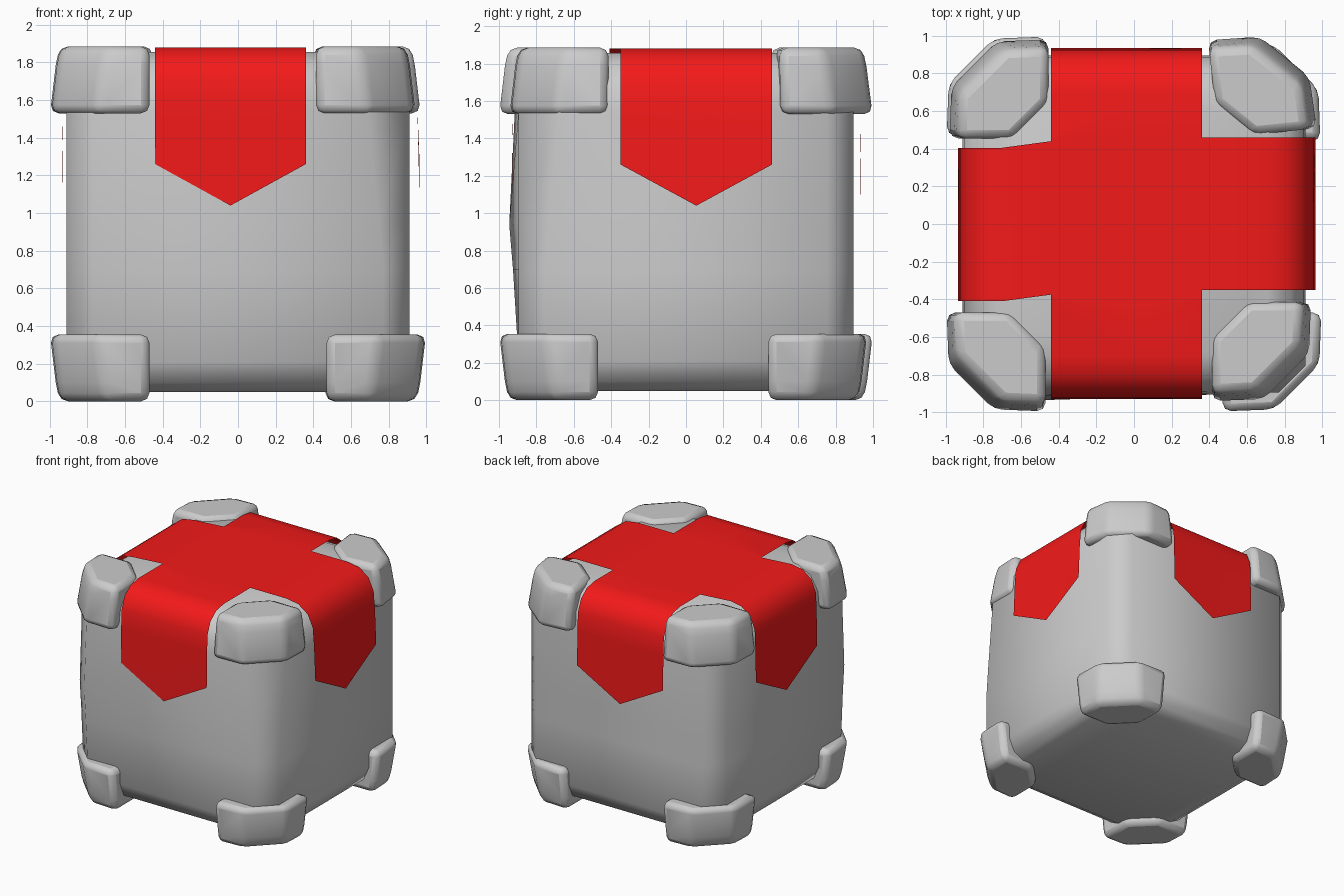
import bpy, bmesh
from math import radians
from mathutils import Matrix, Vector

if "Cube" in bpy.data.objects:
    bpy.data.objects.remove(bpy.data.objects["Cube"])


def finish(bm, name, angle=50):
    bmesh.ops.recalc_face_normals(bm, faces=bm.faces[:])
    me = bpy.data.meshes.new(name)
    bm.to_mesh(me)
    bm.free()
    ob = bpy.data.objects.new(name, me)
    bpy.context.collection.objects.link(ob)
    bpy.ops.object.select_all(action='DESELECT')
    ob.select_set(True)
    bpy.context.view_layer.objects.active = ob
    bpy.ops.object.shade_smooth_by_angle(angle=radians(angle))
    return ob


def loft(bm, rings):
    rows = [[bm.verts.new(p) for p in r] for r in rings]
    n = len(rows[0])
    for a, b in zip(rows, rows[1:]):
        for i in range(n):
            j = (i + 1) % n
            bm.faces.new((a[i], a[j], b[j], b[i]))
    bm.faces.new(rows[0][::-1])
    bm.faces.new(rows[-1])


# Body: stacked eight-sided rings (height, inset, front right chamfer, front left bulge)
def body_ring(z, inset, fr, bulge):
    x, f, b, c = 0.91 - inset, -0.895 + inset, 0.895 - inset, 0.14
    return [(-x + c, f - bulge, z), (x - fr, f, z), (x, f + fr, z), (x, b - c, z),
            (x - c, b, z), (-x + c, b, z), (-x, b - c, z), (-x, f + c - bulge, z)]


bm = bmesh.new()
loft(bm, [body_ring(*r) for r in (
    (0.05, 0.14, 0.12, 0), (0.10, 0.05, 0.13, 0), (0.21, 0, 0.14, 0),
    (0.70, 0, 0.14, 0.03), (0.94, 0, 0.16, 0.05), (1.55, 0, 0.22, 0.02),
    (1.68, 0.01, 0.22, 0.01), (1.80, 0.08, 0.18, 0), (1.855, 0.20, 0.14, 0))])
finish(bm, "crate_body", 60)

# Corner pads: chamfered outline, tapering away from the middle of the crate
OUTLINE = [(0.47, 1.0), (0.75, 0.99), (0.99, 0.75), (1.0, 0.47), (0.66, 0.47), (0.47, 0.66)]
CENTRE = Vector((0.73, 0.73, 0))


def pad(name, sx, sy, top, shift=(0, 0), turn=0):
    rings = []
    for h, taper in ((0, 0.05), (0.10, 0.03), (0.355, 0)):
        z = 1.885 - h if top else h
        rings.append([(p - taper * (p > 0.7), q - taper * (q > 0.7), z) for p, q in OUTLINE])
    bm = bmesh.new()
    loft(bm, rings)
    c = Vector((CENTRE.x * sx, CENTRE.y * sy, 0))
    bm.transform(Matrix.Diagonal((sx, sy, 1, 1)))
    bm.transform(Matrix.Translation(c + Vector((*shift, 0))) @ Matrix.Rotation(radians(turn), 4, 'Z')
                 @ Matrix.Translation(-c))
    ob = finish(bm, name)
    bev = ob.modifiers.new("round", 'BEVEL')
    bev.width, bev.segments = 0.045, 2
    bev.limit_method, bev.angle_limit = 'ANGLE', radians(25)


pad("bottom_pad_front_left", -1, -1, False)
pad("bottom_pad_front_right", 1, -1, False)
pad("bottom_pad_back_left", -1, 1, False)
pad("bottom_pad_back_right", 1, 1, False, (-0.005, -0.03))
pad("top_pad_front_left", -1, -1, True)
pad("top_pad_front_right", 1, -1, True, (-0.055, 0.055))
pad("top_pad_back_left", -1, 1, True, (0.015, -0.015))
pad("top_pad_back_right", 1, 1, True, (-0.05, 0.01), 6)

# Cloth cross: four pointed flaps around a flat centre, all thin sheets
DROP = [(0.70, 1.88), (0.80, 1.862), (0.88, 1.80), (0.92, 1.70), (0.925, 1.55), (0.93, 1.26)]


def flap(bm, start, axis, sign, lo, hi, grow=0.0, slide=0.0):
    stations = [(start, 1.88)] + [(d + grow * i / 5, z) for i, (d, z) in enumerate(DROP)]
    rows = []
    for i, (d, z) in enumerate(stations):
        off = slide if i else 0
        row = []
        for k in range(3):
            s = lo + (hi - lo) * k / 2 + off
            zz = 1.04 if (k == 1 and i == len(stations) - 1) else z
            row.append(bm.verts.new((sign * d, s, zz) if axis == 'x' else (s, sign * d, zz)))
        rows.append(row)
    for a, b in zip(rows, rows[1:]):
        for k in range(2):
            bm.faces.new((a[k], a[k + 1], b[k + 1], b[k]))


bm = bmesh.new()
bm.faces.new([bm.verts.new(p) for p in
              ((-0.44, -0.39, 1.88), (0.36, -0.39, 1.88), (0.36, 0.46, 1.88), (-0.44, 0.46, 1.88))])
flap(bm, 0.39, 'y', -1, -0.44, 0.36)
flap(bm, 0.46, 'y', 1, -0.44, 0.36, 0.005)
flap(bm, 0.36, 'x', 1, -0.35, 0.46, 0.035)
flap(bm, 0.44, 'x', -1, -0.375, 0.44, 0.005, -0.035)
bmesh.ops.remove_doubles(bm, verts=bm.verts[:], dist=0.002)
bmesh.ops.recalc_face_normals(bm, faces=bm.faces[:])
cloth = finish(bm, "red_cloth_cover")
red = bpy.data.materials.new("red_cloth")
red.diffuse_color = (0.9, 0.01, 0.01, 1)
red.use_nodes = True
red.node_tree.nodes["Principled BSDF"].inputs["Base Color"].default_value = red.diffuse_color
cloth.data.materials.append(red)
